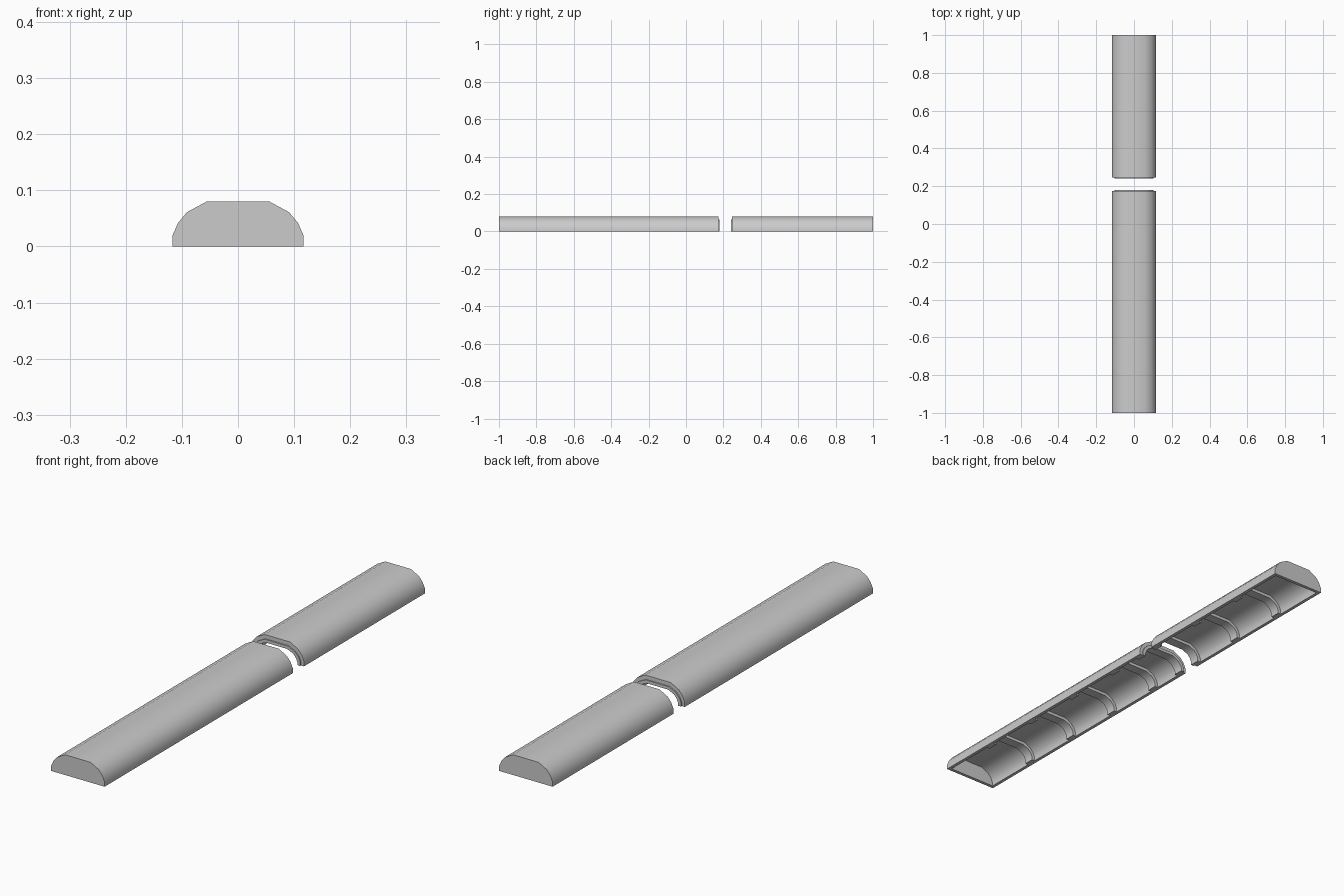
import bpy, bmesh

if "Cube" in bpy.data.objects:
    bpy.data.objects.remove(bpy.data.objects["Cube"])

# Half cross-sections (x, z), from the foot up to the flat top
OUTER = [(.117, 0), (.117, .019), (.107, .042), (.091, .061), (.056, .08)]
LINER = [(.104, 0), (.104, .016), (.096, .034), (.082, .049), (.052, .064)]
INNER = [(.091, 0), (.091, .013), (.084, .028), (.073, .040), (.047, .052)]


def full(half):
    return half + [(-x, z) for x, z in reversed(half)]


def extrude(name, loop, y0, y1):
    """Extrude a closed x-z outline along y."""
    bm = bmesh.new()
    face = bm.faces.new([bm.verts.new((x, y0, z)) for x, z in loop])
    ext = bmesh.ops.extrude_face_region(bm, geom=[face])
    verts = [v for v in ext["geom"] if isinstance(v, bmesh.types.BMVert)]
    bmesh.ops.translate(bm, verts=verts, vec=(0, y1 - y0, 0))
    if face.is_valid is False or len(bm.faces) < len(loop) + 2:
        bm.faces.new([v for v in bm.verts if abs(v.co.y - y0) < 1e-6])
    bmesh.ops.recalc_face_normals(bm, faces=bm.faces)
    mesh = bpy.data.meshes.new(name)
    bm.to_mesh(mesh)
    bm.free()
    ob = bpy.data.objects.new(name, mesh)
    bpy.context.collection.objects.link(ob)
    bpy.ops.object.select_all(action='DESELECT')
    ob.select_set(True)
    bpy.context.view_layer.objects.active = ob
    bpy.ops.object.shade_smooth_by_angle(angle=0.56)
    return ob


def arch(name, outer, inner, y0, y1):
    return extrude(name, full(outer) + full(inner)[::-1], y0, y1)


# Long front cover and shorter back cover
arch("front_shell", OUTER, LINER, -1, .175)
arch("back_shell", OUTER, LINER, .245, 1)

# Closed outer ends
extrude("front_end_wall", full(LINER), -1, -.987)
extrude("back_end_wall", full(LINER), .987, 1)

# Inner stiffening ribs
for i, y in enumerate((-.75, -.5, -.25, 0, .5, .75)):
    arch(f"rib_{i}", LINER, INNER, y - .02, y + .02)

# Ribs that stick out slightly at the gap
arch("front_gap_rib", LINER, INNER, .14, .18)
arch("back_gap_rib", LINER, INNER, .24, .28)
